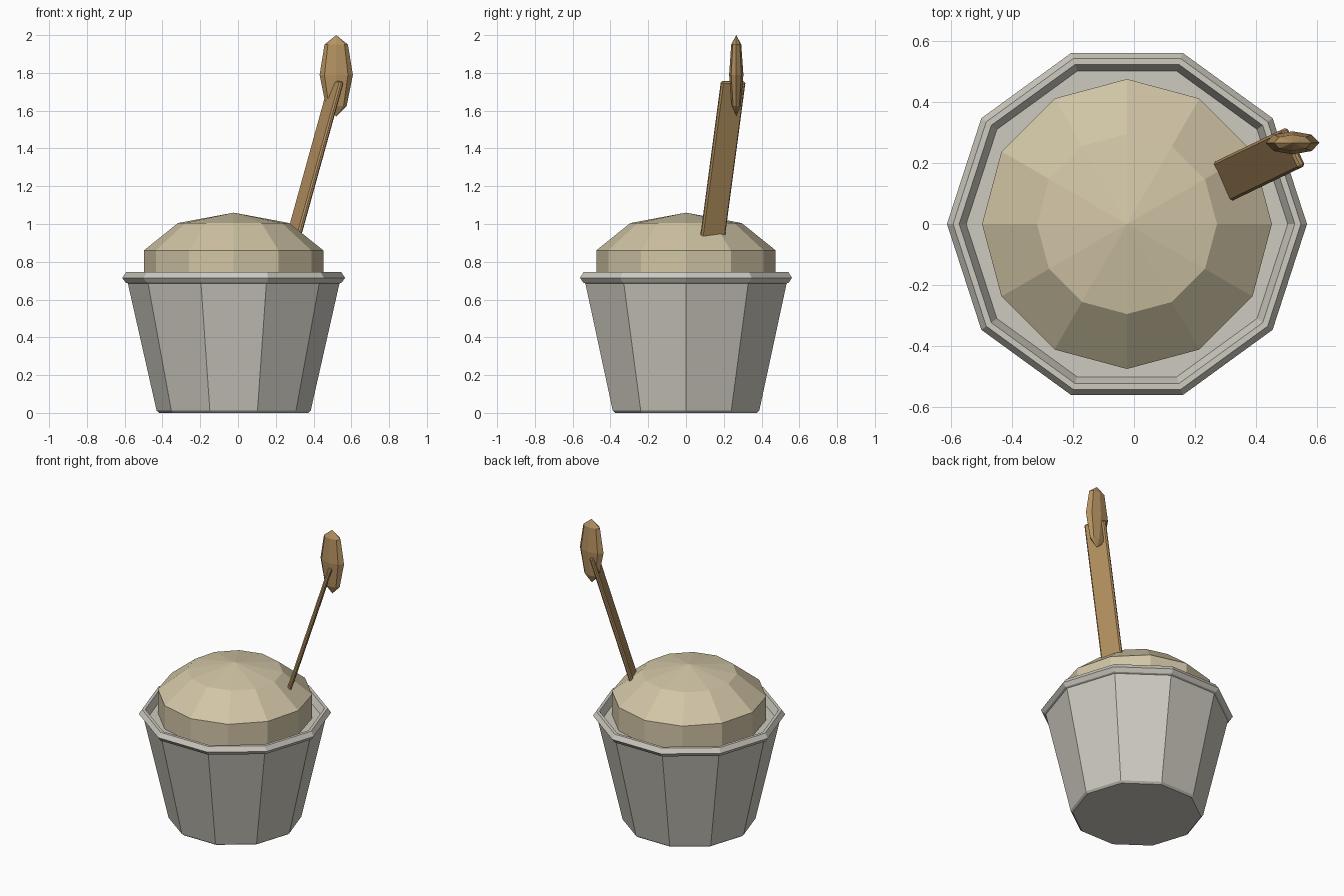
import bpy, bmesh, math
from mathutils import Vector, Matrix

if "Cube" in bpy.data.objects:
    bpy.data.objects.remove(bpy.data.objects["Cube"], do_unlink=True)

AXIS_X = -0.023


def material(name, rgb):
    mat = bpy.data.materials.new(name)
    mat.use_nodes = True
    mat.diffuse_color = (*rgb, 1)
    bsdf = next(n for n in mat.node_tree.nodes if n.type == 'BSDF_PRINCIPLED')
    bsdf.inputs["Base Color"].default_value = (*rgb, 1)
    return mat


def finish(bm, name, mat):
    bmesh.ops.recalc_face_normals(bm, faces=bm.faces)
    mesh = bpy.data.meshes.new(name)
    bm.to_mesh(mesh)
    bm.free()
    mesh.materials.append(mat)
    obj = bpy.data.objects.new(name, mesh)
    bpy.context.collection.objects.link(obj)
    return obj


def lathe(name, profile, sides, mat, centre, squash=1.0):
    """Turn (radius, z) points into a faceted solid; the ends are closed."""
    bm = bmesh.new()
    rings = []
    for r, z in profile:
        if r == 0:
            rings.append([bm.verts.new((centre[0], centre[1], z))])
            continue
        angles = [math.tau * i / sides for i in range(sides)]
        rings.append([bm.verts.new((centre[0] + r * math.cos(a),
                                    centre[1] + r * math.sin(a) * squash, z))
                      for a in angles])
    for low, high in zip(rings, rings[1:]):
        for i in range(sides):
            j = (i + 1) % sides
            if len(low) == 1:
                bm.faces.new((low[0], high[j], high[i]))
            elif len(high) == 1:
                bm.faces.new((low[i], low[j], high[0]))
            else:
                bm.faces.new((low[i], low[j], high[j], high[i]))
    for ring in (rings[0], rings[-1]):
        if len(ring) > 1:
            bm.faces.new(ring)
    return finish(bm, name, mat)


stone = material("warm grey cup", (0.61, 0.585, 0.52))
cream = material("cream filling", (0.64, 0.56, 0.38))
wood = material("brown wood", (0.46, 0.285, 0.12))

# Ten-sided cup with a rolled rim and a shallow floor inside it
lathe("cup", [(0.395, 0), (0.408, 0.012), (0.56, 0.685), (0.572, 0.69),
              (0.59, 0.715), (0.57, 0.745), (0.55, 0.745), (0.527, 0.70)],
      10, stone, (AXIS_X, 0))

# Twelve-sided domed filling
lathe("filling", [(0.475, 0.65), (0.475, 0.86), (0.295, 1.005), (0, 1.06)],
      12, cream, (AXIS_X, 0))

# Leaning flat handle with chamfered long edges
foot, tip = Vector((0.291, 0.139, 0.92)), Vector((0.522, 0.25, 1.755))
along = (tip - foot).normalized()
across = Vector((0.43, -0.9, 0))
across = (across - along * across.dot(along)).normalized()
depth = along.cross(across)
frame = Matrix((across, depth, along)).transposed().to_4x4()
frame.translation = (foot + tip) / 2
bm = bmesh.new()
bmesh.ops.create_cube(bm, size=1)
bmesh.ops.scale(bm, verts=bm.verts, vec=(0.14, 0.026, (tip - foot).length))
bmesh.ops.bevel(bm, geom=bm.edges[:], offset=0.008, segments=1,
                affect='EDGES', profile=0.5)
bmesh.ops.transform(bm, matrix=frame, verts=bm.verts)
finish(bm, "handle", wood)

# Flattened faceted knob at the end of the handle
lathe("handle_knob", [(0, 1.57), (0.055, 1.625), (0.088, 1.79),
                      (0.062, 1.95), (0, 2.0)],
      8, wood, (0.52, 0.266), squash=0.43)
